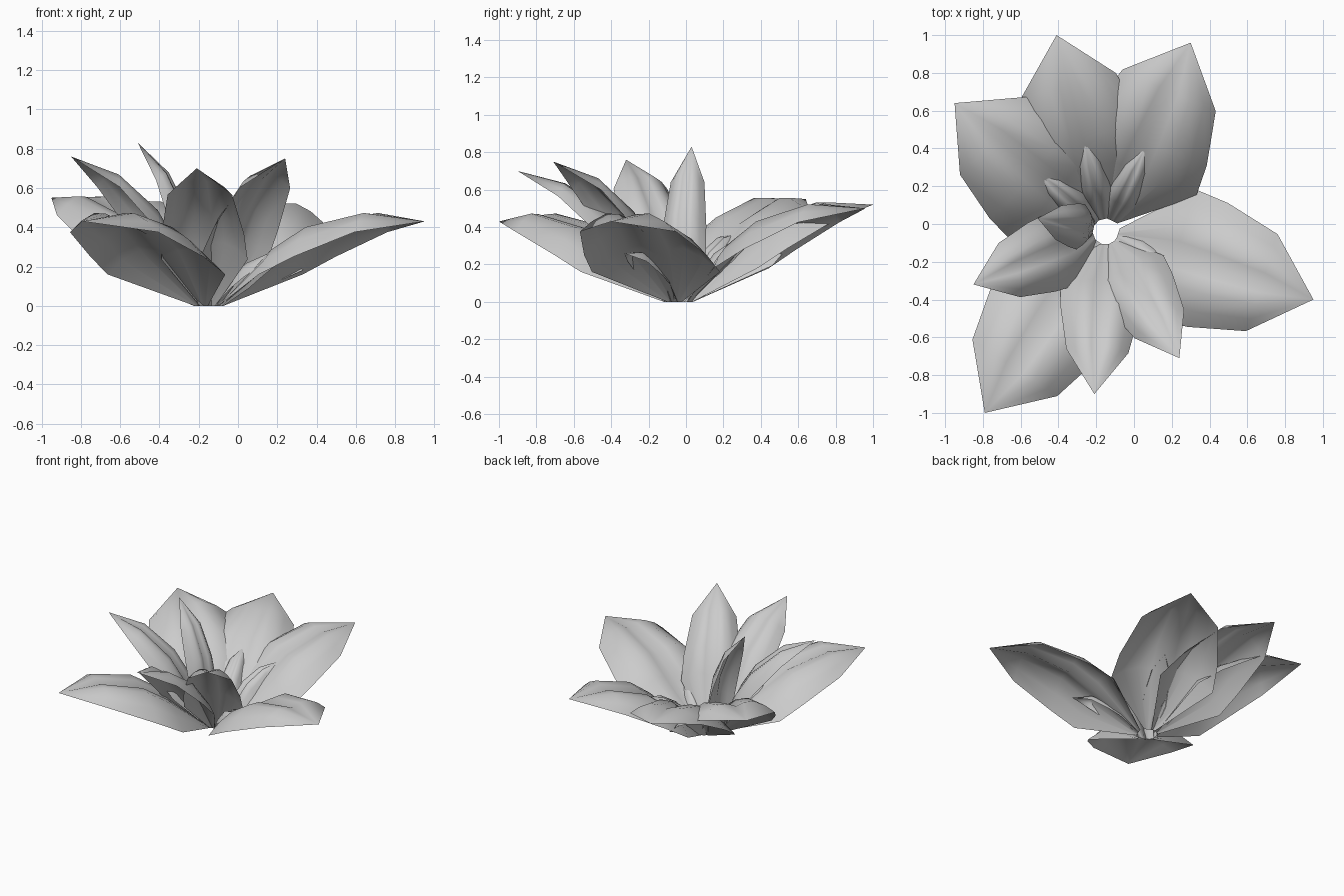
import bpy, bmesh, math
from mathutils import Vector, Matrix

if "Cube" in bpy.data.objects:
    bpy.data.objects.remove(bpy.data.objects["Cube"])

CENTRE = Vector((-0.15, -0.04, 0))
BASE_R = 0.066
# stations along a leaf: distance, half width, edge height, midrib height
STATIONS = [(0.0, 0.04, 0.0, 0.0), (0.32, 0.36, 0.16, 0.285), (0.50, 0.345, 0.25, 0.40),
            (0.80, 0.27, 0.375, 0.472), (1.087, 0.0, 0.43, 0.43)]
# cross-section: side fraction, arch fraction (groove on the midrib)
CROSS = [(-1, 0), (-0.75, 0.58), (-0.45, 1.0), (-0.2, 0.98), (0, 0.76),
         (0.2, 0.98), (0.45, 1.0), (0.75, 0.58), (1, 0)]
REST = math.atan2(0.43, 1.087)


def leaf(name, tip, width):
    """One arched leaf from the base ring to the given tip."""
    d = Vector(tip) - CENTRE
    turn = math.atan2(d.y, d.x)
    run = math.hypot(d.x, d.y) - BASE_R
    size = math.hypot(run, d.z) / math.hypot(1.087, 0.43)
    pitch = math.atan2(d.z, run) - REST
    m = (Matrix.Translation(CENTRE) @ Matrix.Rotation(turn, 4, 'Z')
         @ Matrix.Translation((BASE_R, 0, 0)) @ Matrix.Rotation(-pitch, 4, 'Y'))
    bm = bmesh.new()
    rows = []
    for r, w, ze, zm in STATIONS[:-1]:
        k = 1 if r == 0 else width
        rows.append([bm.verts.new(m @ Vector((r * size, w * k * s,
                     ze * size + (zm - ze) * a * min(1, 0.35 + 0.65 * width))))
                     for s, a in CROSS])
    end = bm.verts.new(m @ Vector((1.087 * size, 0, 0.43 * size)))
    for a, b in zip(rows, rows[1:]):
        for i in range(len(CROSS) - 1):
            bm.faces.new((a[i], b[i], b[i + 1], a[i + 1]))
    for i in range(len(CROSS) - 1):
        bm.faces.new((rows[-1][i], end, rows[-1][i + 1]))
    for f in bm.faces:
        f.smooth = True
    me = bpy.data.meshes.new(name)
    bm.to_mesh(me)
    bm.free()
    bpy.context.collection.objects.link(bpy.data.objects.new(name, me))


# broad outer leaves
for i, tip in enumerate([(0.95, -0.40, 0.43), (0.30, 0.96, 0.50), (-0.41, 1.0, 0.52),
                         (-0.95, 0.64, 0.55), (-0.79, -1.0, 0.43)]):
    leaf(f"outer_leaf_{i + 1}", tip, 1.0 if i != 2 else 0.95)
# narrower upright leaves
for i, (tip, width) in enumerate([((-0.85, -0.32, 0.76), 0.57), ((-0.21, -0.90, 0.70), 0.61),
                                  ((0.24, -0.71, 0.75), 0.56)]):
    leaf(f"upright_leaf_{i + 1}", tip, width)
# steep centre leaf
leaf("centre_leaf", (-0.51, 0.03, 0.83), 0.34)
# small inner leaves, one tucked under a broad leaf
for i, tip in enumerate([(0.06, 0.40, 0.36), (-0.26, 0.44, 0.37), (-0.52, 0.28, 0.37),
                         (0.27, -0.33, 0.26)]):
    leaf(f"inner_leaf_{i + 1}", tip, 0.23)
